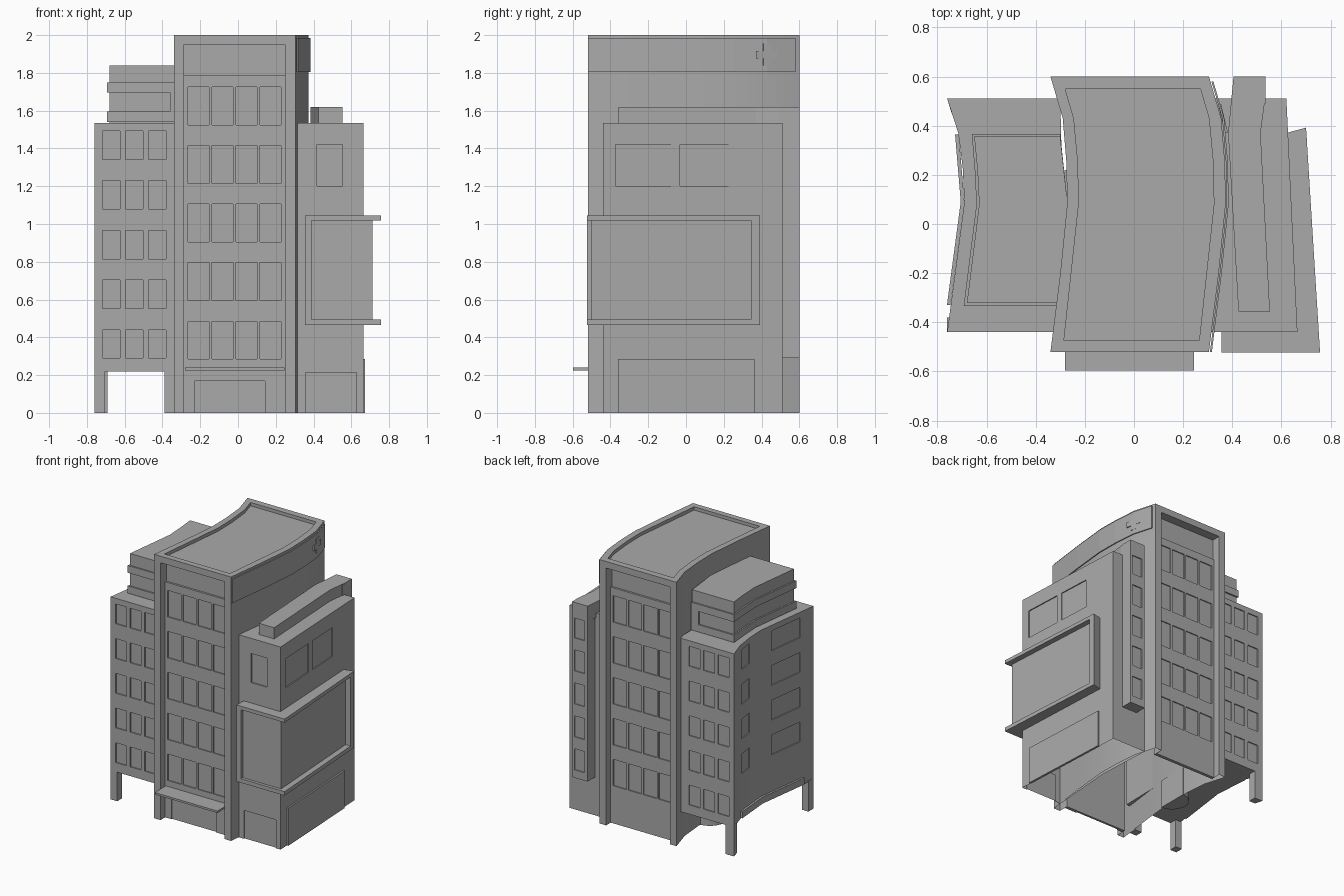
import bpy, bmesh, math
from mathutils import Vector

default = bpy.data.objects.get("Cube")
if default:
    bpy.data.objects.remove(default, do_unlink=True)

grey = bpy.data.materials.new("concrete_grey")
grey.use_nodes = True
tone = (0.4, 0.4, 0.4, 1)
grey.diffuse_color = tone
grey.node_tree.nodes["Principled BSDF"].inputs["Base Color"].default_value = tone


def build(name, prisms):
    """One object from upright prisms, each (plan points, bottom, top)."""
    bm = bmesh.new()
    for pts, z0, z1 in prisms:
        low = [bm.verts.new((x, y, z0)) for x, y in pts]
        high = [bm.verts.new((x, y, z1)) for x, y in pts]
        bm.faces.new(low[::-1])
        bm.faces.new(high)
        for i in range(len(pts)):
            j = (i + 1) % len(pts)
            bm.faces.new((low[i], low[j], high[j], high[i]))
    bmesh.ops.recalc_face_normals(bm, faces=bm.faces)
    mesh = bpy.data.meshes.new(name)
    bm.to_mesh(mesh)
    bm.free()
    mesh.materials.append(grey)
    obj = bpy.data.objects.new(name, mesh)
    bpy.context.collection.objects.link(obj)
    return obj


def rect(x0, x1, y0, y1):
    return [(x0, y0), (x1, y0), (x1, y1), (x0, y1)]


def activate(obj):
    bpy.ops.object.select_all(action='DESELECT')
    obj.select_set(True)
    bpy.context.view_layer.objects.active = obj


def cut(obj, prisms):
    """Subtract prisms from an object."""
    cutter = build("cutter", prisms)
    cutter.hide_render = True
    mod = obj.modifiers.new("cut", 'BOOLEAN')
    mod.operation, mod.solver, mod.object = 'DIFFERENCE', 'EXACT', cutter
    activate(obj)
    bpy.ops.object.modifier_apply(modifier=mod.name)
    bpy.data.objects.remove(cutter, do_unlink=True)


def strip(p, q, a, b, inner, outer):
    """Plan quad along wall p-q (outside on its right) between fractions a, b."""
    p, q = Vector(p), Vector(q)
    d = q - p
    n = Vector((d.y, -d.x)).normalized()
    s, e = p + d * a, p + d * b
    return [tuple(v) for v in (s - n * inner, s + n * outer, e + n * outer, e - n * inner)]


def windows(p, q, cols, rows, depth=0.008):
    return [(strip(p, q, a, b, depth, 0.02), z0, z1) for a, b in cols for z0, z1 in rows]


def floors(base, pitch, count, sill, height):
    return [(base + pitch * i + sill, base + pitch * i + sill + height) for i in range(count)]


def even(count, margin, gap):
    w = (1 - 2 * margin - gap * (count - 1)) / count
    return [(margin + i * (w + gap), margin + i * (w + gap) + w) for i in range(count)]


def open_bottom(obj):
    bm = bmesh.new()
    bm.from_mesh(obj.data)
    base = [f for f in bm.faces if all(v.co.z < 0.001 for v in f.verts)]
    bmesh.ops.delete(bm, geom=base, context='FACES')
    bm.to_mesh(obj.data)
    bm.free()


# central tower with curved flanks
right_flank = [(0.305, -0.52), (0.345, -0.2), (0.373, 0.08), (0.37, 0.25), (0.355, 0.43), (0.305, 0.6)]
left_flank = [(x - 0.645, y) for x, y in reversed(right_flank)]
tower = build("tower", [(right_flank + left_flank, 0, 2)])
roof_right = [(0.265, -0.475), (0.325, 0.08), (0.322, 0.25), (0.305, 0.43), (0.27, 0.55)]
roof_left = [(x - 0.55, y) for x, y in reversed(roof_right)]
cut(tower, [(roof_right + roof_left, 1.975, 2.1),
            (rect(-0.285, 0.25, -0.7, -0.45), -0.1, 1.95),
            (rect(-0.285, 0.25, 0.53, 0.7), -0.1, 1.95)])
open_bottom(tower)

# window walls set into the tower ends
storeys = floors(0.235, 0.31, 5, 0.05, 0.2)
for name, y0, y1, p, q in (("front", -0.465, -0.44, (-0.285, -0.465), (0.25, -0.465)),
                           ("back", 0.52, 0.545, (0.25, 0.545), (-0.285, 0.545))):
    wall = build(name + "_window_wall", [(rect(-0.285, 0.25, y0, y1), 0, 1.785)])
    cut(wall, windows(p, q, even(4, 0.04, 0.03), storeys))
    if name == "front":
        cut(wall, windows(p, q, [(0.1, 0.8)], [(-0.1, 0.17)]))
build("entrance_canopy", [(rect(-0.28, 0.245, -0.597, -0.455), 0.225, 0.24)])

# sign band on the right flank with a raised cross
rim = right_flank[:-1] + [(0.311, 0.58)]
band = [(x + 0.004, y) for x, y in rim] + [(x + 0.012, y) for x, y in reversed(rim)]
build("sign_band", [(band, 1.805, 1.985)])
cross = [(-0.057, 0.02), (-0.02, 0.057), (0.02, 0.057), (0.057, 0.02)]
a, b = (0.374, 0.37), (0.347, 0.485)
build("raised_cross", [(strip(a, b, 0, 0.33, 0.004, 0.008), 1.877, 1.917),
                       (strip(a, b, 0.33, 0.67, 0.004, 0.008), 1.84, 1.955),
                       (strip(a, b, 0.67, 1, 0.004, 0.008), 1.877, 1.917)])

# left wing raised on legs
side = [(-0.76, 0.51), (-0.715, 0.37), (-0.697, 0.23), (-0.69, 0.09), (-0.76, -0.44)]
left_wing = build("left_wing", [(side + [(-0.3, -0.44), (-0.29, 0.09), (-0.3, 0.51)], 0.22, 1.535)])
levels = floors(0.22, 0.263, 5, 0.07, 0.15)
thirds = even(3, 0.1, 0.07)
cut(left_wing, windows((-0.76, -0.44), (-0.34, -0.44), thirds, levels)
    + windows((-0.34, 0.51), (-0.76, 0.51), thirds, levels)
    + windows(side[1], side[2], [(0.1, 0.95)], levels[1:])
    + windows(side[3], side[4], [(0.2, 0.75)], levels[1:]))
build("left_wing_legs", [(rect(-0.76, -0.705, -0.44, -0.38), 0, 0.23),
                         ([(-0.76, 0.51), (-0.742, 0.45), (-0.69, 0.45), (-0.69, 0.51)], 0, 0.23),
                         (rect(-0.39, -0.33, -0.44, -0.38), 0, 0.23)])
edge = [(-0.713, 0.365), (-0.69, 0.09), (-0.746, -0.33)]
build("left_wing_band", [(edge + [(x - 0.015, y) for x, y in reversed(edge)], 0.225, 0.275)])

# rounded lobby under the left wing
arc = [(-0.27 + 0.12 * math.cos(t), 0.1 + 0.12 * math.sin(t))
       for t in [math.pi * (0.5 + i / 12) for i in range(13)]]
lobby = build("rounded_lobby", [(arc, 0, 0.22)])

# penthouse on the left wing, with two trim courses
body = [(-0.65, 0.355), (-0.637, 0.22), (-0.63, 0.08), (-0.68, -0.322),
        (-0.3, -0.322), (-0.27, 0.08), (-0.3, 0.355)]
penthouse = build("penthouse", [(body, 1.53, 1.84)])
trim = [(-0.66, 0.367), (-0.648, 0.22), (-0.641, 0.08), (-0.693, -0.333),
        (-0.3, -0.333), (-0.27, 0.08), (-0.3, 0.367)]
build("penthouse_trims", [(trim, 1.54, 1.595), (trim, 1.695, 1.75)])
build("penthouse_end_piers", [(rect(-0.36, -0.3, -0.333, -0.31), 1.59, 1.7),
                              (rect(-0.36, -0.3, 0.34, 0.367), 1.59, 1.7)])

# right wing
f, g = (0.665, -0.44), (0.62, 0.51)
right_wing = build("right_wing", [([(0.312, -0.44), f, g, (0.33, 0.51), (0.35, 0.08)], 0, 1.535)])
cut(right_wing, windows((0.312, -0.44), f, [(0.3, 0.68)], [(1.2, 1.42)])
    + windows((0.312, -0.44), f, [(0.13, 0.89)], [(-0.1, 0.215)])
    + windows(f, g, [(0.07, 0.38), (0.43, 0.7)], [(1.2, 1.42)]))
open_bottom(right_wing)
build("side_panel", [(strip(f, g, 0.085, 0.845, 0.005, 0.012), 0, 0.285)])

# service slab running over the right wing and down its back
slab_pts = [(0.425, -0.357), (0.553, -0.357), (0.515, 0.37), (0.535, 0.52),
            (0.535, 0.6), (0.405, 0.6), (0.383, 0.37)]
slab = build("service_slab", [(slab_pts, 1.5, 1.62)])
tail = build("service_shaft", [(rect(0.405, 0.535, 0.49, 0.6), 0.29, 1.615)])
cut(tail, windows((0.535, 0.6), (0.405, 0.6), [(0.15, 0.8)], floors(0.29, 0.25, 5, 0.06, 0.16)))

# framed projecting bay on the right wing
frame = [(0.355, -0.523), (0.757, -0.523), (0.7, 0.392), (0.6, 0.365), (0.6, -0.4), (0.355, -0.4)]
glass = [(0.38, -0.5), (0.711, -0.5), (0.66, 0.36), (0.6, 0.36), (0.6, -0.4), (0.38, -0.4)]
build("bay_frame", [(frame, 0.465, 0.495), (frame, 1.018, 1.045)])
build("bay_posts", [(rect(0.355, 0.39, -0.523, -0.42), 0.495, 1.018),
                    ([(0.6, 0.345), (0.703, 0.345), (0.7, 0.392), (0.6, 0.365)], 0.495, 1.018)])
build("bay_glazing", [(glass, 0.49, 1.02)])

# smooth the curved walls only
for obj in (tower, left_wing, penthouse, lobby):
    activate(obj)
    bpy.ops.object.shade_smooth_by_angle(angle=math.radians(20))
